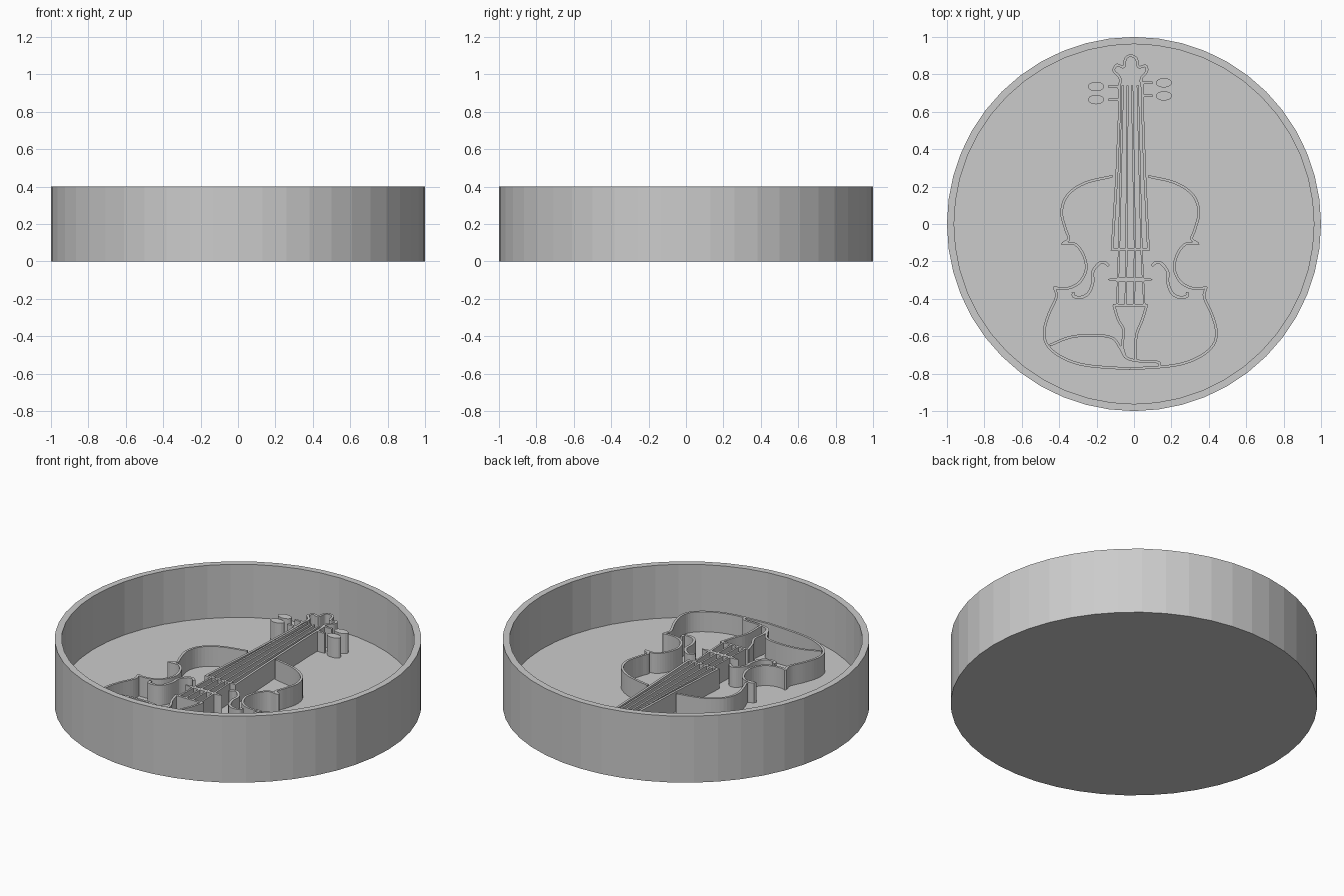
import bpy, bmesh, math
from mathutils import Vector

cube = bpy.data.objects.get("Cube")
if cube:
    bpy.data.objects.remove(cube)

FLOOR, TOP = 0.08, 0.20      # dish floor and height of the raised relief
CX = -0.02                   # centre line of the instrument
THICK = 0.014

grey = bpy.data.materials.new("plain_grey")
grey.use_nodes = True
grey.diffuse_color = (0.6, 0.6, 0.6, 1)
grey.node_tree.nodes["Principled BSDF"].inputs["Base Color"].default_value = (0.6, 0.6, 0.6, 1)


def finish(name, bm):
    mesh = bpy.data.meshes.new(name)
    bm.to_mesh(mesh)
    bm.free()
    mesh.materials.append(grey)
    obj = bpy.data.objects.new(name, mesh)
    bpy.context.collection.objects.link(obj)
    return obj


def smooth_path(points, steps=5):
    """Catmull-Rom curve through the points."""
    pts = [Vector(p) for p in points]
    pts = [2 * pts[0] - pts[1]] + pts + [2 * pts[-1] - pts[-2]]
    out = []
    for a, b, c, d in zip(pts, pts[1:], pts[2:], pts[3:]):
        for i in range(steps):
            t = i / steps
            out.append(0.5 * (2 * b + (c - a) * t + (2 * a - 5 * b + 4 * c - d) * t ** 2
                              + (3 * b - a - 3 * c + d) * t ** 3))
    return out + [pts[-2]]


def wall(name, points, curved=True, thick=THICK):
    """Thin upright wall that follows a path on the dish floor."""
    path = smooth_path(points) if curved else points
    bm = bmesh.new()
    low = [bm.verts.new((p[0], p[1], FLOOR - 0.01)) for p in path]
    high = [bm.verts.new((p[0], p[1], TOP)) for p in path]
    for i in range(len(path) - 1):
        bm.faces.new((low[i], low[i + 1], high[i + 1], high[i]))
    obj = finish(name, bm)
    mod = obj.modifiers.new("thickness", "SOLIDIFY")
    mod.thickness = thick
    mod.offset = 0
    mod.use_even_offset = True
    return obj


def block(name, outline):
    """Solid raised shape with a flat top."""
    bm = bmesh.new()
    face = bm.faces.new([bm.verts.new((x, y, FLOOR - 0.01)) for x, y in outline])
    up = bmesh.ops.extrude_face_region(bm, geom=[face])["geom"]
    bmesh.ops.translate(bm, vec=(0, 0, TOP - FLOOR + 0.01),
                        verts=[g for g in up if isinstance(g, bmesh.types.BMVert)])
    bmesh.ops.recalc_face_normals(bm, faces=bm.faces)
    return finish(name, bm)


def oval(x, y, rx, ry, n=20):
    return [(x + rx * math.cos(math.tau * i / n), y + ry * math.sin(math.tau * i / n))
            for i in range(n)]


# Round dish with a thin rim
bm = bmesh.new()
profile = [(0, 0), (1, 0), (1, 0.4), (0.962, 0.4), (0.962, FLOOR), (0, FLOOR)]
verts = [bm.verts.new((r, 0, z)) for r, z in profile]
edges = [bm.edges.new(e) for e in zip(verts, verts[1:])]
bmesh.ops.spin(bm, geom=verts + edges, cent=(0, 0, 0), axis=(0, 0, 1),
               angle=math.tau, steps=48, use_duplicate=False)
bmesh.ops.remove_doubles(bm, verts=bm.verts, dist=0.0001)
bmesh.ops.recalc_face_normals(bm, faces=bm.faces)
finish("dish", bm)

# Body outline and sound holes, half profiles measured from the centre line
body = [(0.095, 0.255), (0.24, 0.22), (0.335, 0.155), (0.367, 0.065), (0.345, -0.03),
        (0.328, -0.08), (0.36, -0.105), (0.30, -0.105), (0.255, -0.155), (0.235, -0.235),
        (0.265, -0.305), (0.32, -0.34), (0.38, -0.345), (0.405, -0.34), (0.395, -0.39),
        (0.435, -0.48), (0.46, -0.57), (0.445, -0.645), (0.37, -0.71), (0.24, -0.755),
        (0, -0.775)]
sound_hole = [(0.115, -0.225), (0.135, -0.207), (0.165, -0.21), (0.2, -0.255), (0.2, -0.31),
              (0.22, -0.365), (0.255, -0.39), (0.3, -0.388), (0.305, -0.365)]
for label, s in (("left", 1), ("right", -1)):
    wall(f"{label}_body_side", [(CX + s * x, y) for x, y in body])
    wall(f"{label}_sound_hole", [(CX + s * x, y) for x, y in sound_hole], thick=0.016)

# Fingerboard and neck
wall("fingerboard", [(-0.08, 0.73), (-0.078, 0.6), (-0.092, 0.26), (-0.117, -0.135),
                     (0.077, -0.135), (0.058, 0.26), (0.046, 0.6), (0.046, 0.76)], False)

# Strings run from the tailpiece to the pegs
for i, (x_low, x_mid, x_top) in enumerate([(-0.09, -0.08, -0.06), (-0.045, -0.04, -0.035),
                                           (0.0, 0.005, -0.01), (0.055, 0.04, 0.02)]):
    wall(f"string_{i + 1}", [(x_low, -0.43), (x_mid, -0.135), (x_top, 0.74)], False, 0.011)

# Bridge
block("bridge", oval(CX, -0.297, 0.12, 0.012))

# Scroll at the head
wall("scroll", [(-0.08, 0.72), (-0.075, 0.78), (-0.108, 0.82), (-0.09, 0.85), (-0.055, 0.84),
                (-0.045, 0.885), (-0.018, 0.9), (0.012, 0.885), (0.025, 0.84), (0.062, 0.845),
                (0.068, 0.815), (0.038, 0.775), (0.046, 0.72)])

# Tuning pegs with short shanks
for label, s, x, ys in (("left", 1, 0.16, (0.755, 0.685)), ("right", -1, -0.203, (0.735, 0.665))):
    for n, y in enumerate(ys, 1):
        block(f"{label}_peg_{n}", oval(x, y, 0.043, 0.025))
        inner = 0.045 if s > 0 else -0.08
        wall(f"{label}_peg_shank_{n}", [(inner, y), (inner + s * 0.055, y)], False, 0.014)

# Tailpiece
wall("tailpiece_top", [(-0.112, -0.435), (0.072, -0.435)], False)
wall("tailpiece_right", [(-0.108, -0.435), (-0.085, -0.51), (-0.055, -0.57), (-0.062, -0.65),
                         (-0.045, -0.715)])
wall("tailpiece_left", [(0.068, -0.435), (0.045, -0.51), (0.012, -0.6), (0.01, -0.725)])

# Chin rest
wall("chin_rest", [(-0.45, -0.648), (-0.34, -0.605), (-0.21, -0.594), (-0.115, -0.61),
                   (-0.075, -0.66), (-0.04, -0.715), (0.03, -0.733), (0.125, -0.738),
                   (0.14, -0.76)])
